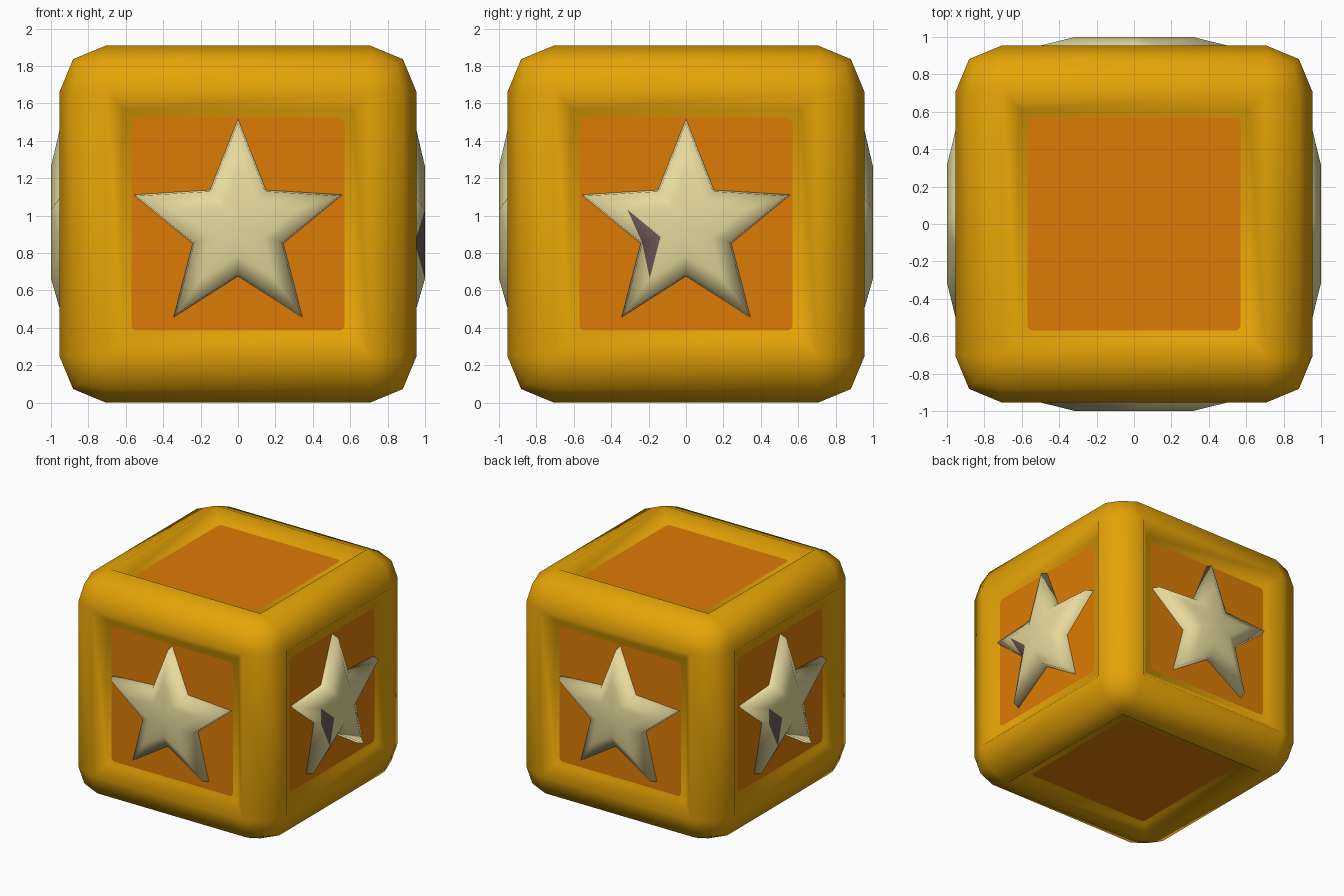
import bpy, bmesh
from math import pi, sin, cos
from mathutils import Matrix

cube = bpy.data.objects.get("Cube")
if cube:
    bpy.data.objects.remove(cube, do_unlink=True)

HALF = 0.955      # half width of the block
RECESS = 0.075    # depth of the dished faces
CENTRE = Matrix.Translation((0, 0, HALF))


def material(name, rgb):
    m = bpy.data.materials.new(name)
    m.use_nodes = True
    m.diffuse_color = (*rgb, 1)
    m.node_tree.nodes["Principled BSDF"].inputs["Base Color"].default_value = (*rgb, 1)
    return m


golden = material("golden_yellow", (0.79, 0.37, 0.002))
orange = material("burnt_orange", (0.72, 0.2, 0.002))
cream = material("cream", (0.83, 0.73, 0.35))
brown = material("dark_brown", (0.155, 0.098, 0.089))


def add_object(name, bm, mats, matrix, smooth=True):
    bm.normal_update()
    mesh = bpy.data.meshes.new(name)
    bm.to_mesh(mesh)
    bm.free()
    for m in mats:
        mesh.materials.append(m)
    for p in mesh.polygons:
        p.use_smooth = smooth
    ob = bpy.data.objects.new(name, mesh)
    ob.matrix_world = matrix
    bpy.context.collection.objects.link(ob)


# Rounded block whose faces slope inward to a flat floor
bm = bmesh.new()
bmesh.ops.create_cube(bm, size=2 * HALF)
bmesh.ops.bevel(bm, geom=bm.edges[:] + bm.verts[:], offset=0.25, segments=2,
                profile=0.5, affect='EDGES')
bm.normal_update()
sides = [f for f in bm.faces if f.calc_area() > 1]
bmesh.ops.inset_individual(bm, faces=sides, thickness=0.13, depth=-RECESS)
add_object("rounded_block", bm, [golden], CENTRE)


# Square inlay with rounded corners, facing -y
def panel(name, turn, size=0.57, radius=0.03):
    bm = bmesh.new()
    ring = []
    for corner in range(4):
        for step in range(4):
            a = corner * pi / 2 + step * pi / 6
            c = corner * pi / 2 + pi / 4
            reach = (size - radius) * 2 ** 0.5
            ring.append(bm.verts.new((reach * cos(c) + radius * cos(a),
                                      RECESS - HALF - 0.003,
                                      reach * sin(c) + radius * sin(a))))
    bm.faces.new(ring)
    add_object(name, bm, [orange], CENTRE @ turn, False)


# Puffed star facing -y: steep rim, sloped border and flat raised middle
def star(name, turn, patched):
    bm = bmesh.new()
    drop = -0.024

    def ring(scale, depth):
        verts = []
        for i in range(10):
            r = scale * (0.256 if i % 2 else 0.589)
            a = pi / 2 + i * pi / 5
            verts.append(bm.verts.new((r * cos(a), -depth, r * sin(a) + drop)))
        return verts

    base, rim, top = ring(1, 0.875), ring(0.96, 0.945), ring(0.56, 1.0)
    hub = bm.verts.new((0, -1.0, drop))
    for i in range(10):
        j = (i + 1) % 10
        tip, notch = (j, i) if i % 2 else (i, j)
        bm.faces.new((base[i], base[j], rim[j], rim[i]))
        bm.faces.new((rim[tip], rim[notch], top[tip]))
        inner = bm.faces.new((rim[notch], top[notch], top[tip]))
        # dark chip around the lower left notch
        inner.material_index = int(patched and notch == 3)
        bm.faces.new((top[i], top[j], hub))
    bmesh.ops.recalc_face_normals(bm, faces=bm.faces[:])
    if hub.link_faces[0].normal.y > 0:
        bmesh.ops.reverse_faces(bm, faces=bm.faces[:])
    add_object(name, bm, [cream, brown], CENTRE @ turn)


# Inlays on all six faces, stars on the four upright ones
for k, side in enumerate(("front", "left", "back", "right")):
    turn = Matrix.Rotation(k * pi / 2, 4, 'Z')
    panel(side + "_panel", turn)
    star(side + "_star", turn, k % 2 == 1)
panel("top_panel", Matrix.Rotation(-pi / 2, 4, 'X'))
panel("bottom_panel", Matrix.Rotation(pi / 2, 4, 'X'))
